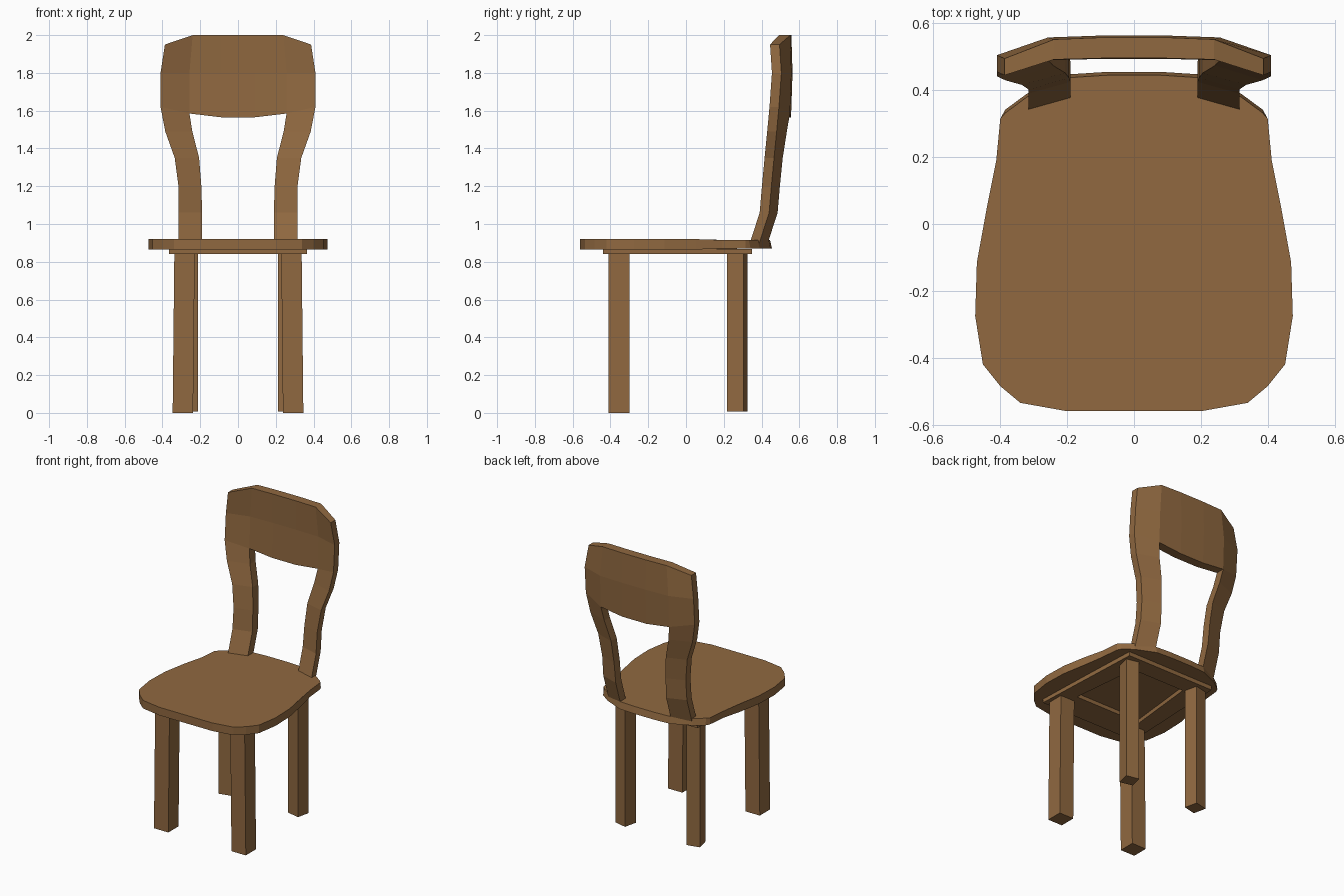
import bpy, bmesh
from math import radians
from mathutils import Matrix, Vector

if "Cube" in bpy.data.objects:
    bpy.data.objects.remove(bpy.data.objects["Cube"])

wood = bpy.data.materials.new("brown wood")
wood.diffuse_color = (0.28, 0.14, 0.051, 1)
wood.use_nodes = True
wood.node_tree.nodes["Principled BSDF"].inputs["Base Color"].default_value = wood.diffuse_color


def make(name, bm):
    bmesh.ops.recalc_face_normals(bm, faces=bm.faces[:])
    mesh = bpy.data.meshes.new(name)
    bm.to_mesh(mesh)
    bm.free()
    mesh.materials.append(wood)
    obj = bpy.data.objects.new(name, mesh)
    bpy.context.collection.objects.link(obj)
    return obj


def prism(name, bottom, top):
    """Solid between two matching loops of 3D points."""
    bm = bmesh.new()
    a = [bm.verts.new(p) for p in bottom]
    b = [bm.verts.new(p) for p in top]
    bm.faces.new(a[::-1])
    bm.faces.new(b)
    for i in range(len(a)):
        j = (i + 1) % len(a)
        bm.faces.new((a[i], a[j], b[j], b[i]))
    return make(name, bm)


# Seat: half outline mirrored, slightly thinner toward the back
half = [(.20, -.56), (.34, -.535), (.40, -.485), (.452, -.42), (.475, -.275),
        (.47, -.115), (.44, .05), (.412, .19), (.40, .315), (.385, .342),
        (.32, .39), (.19, .448), (.08, .455)]
outline = half + [(-x, y) for x, y in reversed(half)]
prism("seat",
      [(x, y, .865 + .005 * (y > .1)) for x, y in outline],
      [(x, y - .01 * (y > .33), .92 - .005 * (y > .1)) for x, y in outline])

# Apron: thin frame under the seat with an open middle
outer = [(-.365, -.44), (.365, -.44), (.33, .35), (-.33, .35)]
inner = [(-.25, -.25), (.25, -.25), (.20, .23), (-.20, .23)]
bm = bmesh.new()
rings = [[bm.verts.new((x, y, z)) for x, y in loop]
         for loop, z in ((outer, .84), (outer, .868), (inner, .868), (inner, .84))]
for k in range(4):
    r, s = rings[k], rings[(k + 1) % 4]
    for i in range(4):
        j = (i + 1) % 4
        bm.faces.new((r[i], r[j], s[j], s[i]))
make("apron", bm)


# Legs: box legs, the back pair turned outward a little
def leg(name, side, x, y, sx, sy, turn, z0, splay):
    rot = Matrix.Rotation(radians(turn), 3, 'Z')
    corners = [rot @ Vector((u * sx / 2, v * sy / 2, 0))
               for u, v in ((-1, -1), (1, -1), (1, 1), (-1, 1))]
    prism(name,
          [(side * (x + splay + c.x), y + c.y, z0) for c in corners],
          [(side * (x + c.x), y + c.y, .85) for c in corners])


for side, label in ((1, "right"), (-1, "left")):
    leg("front_leg_" + label, side, .283, -.355, .108, .11, 0, 0, .009)
    leg("back_leg_" + label, side, .265, .272, .09, .09, -13, .008, 0)

# Backrest: rows of (outer z, inner z, outer x, inner x, outer y, inner y)
rows = [(.89, .89, .315, .190, .335, .37),
        (1.06, 1.06, .315, .190, .390, .425),
        (1.20, 1.20, .315, .194, .402, .437),
        (1.35, 1.35, .335, .206, .416, .452),
        (1.49, 1.49, .385, .242, .430, .474),
        (1.62, 1.585, .410, .257, .442, .490),
        (1.80, 1.80, .410, .257, .455, .498),
        (1.95, 2.00, .387, .240, .445, .492)]
PANEL = 5  # first row of the solid head panel
bm = bmesh.new()
front, back = [], []
for i, (zo, zi, xo, xi, yo, yi) in enumerate(rows):
    zm = 1.565 if i == PANEL else zi
    pts = [(xo, yo, zo, .05), (xi, yi, zi, .06)]
    if i >= PANEL:
        pts.append((.09, yi + .004, zm, .062))
    pts = [(-x, y, z, t) for x, y, z, t in pts] + [p for p in reversed(pts)]
    front.append([bm.verts.new((x, y, z)) for x, y, z, t in pts])
    back.append([bm.verts.new((x, y + t, z)) for x, y, z, t in pts])


def cells():
    for i in range(len(rows) - 1):
        if i >= PANEL:
            for c in range(5):
                yield (i, c), (i, c + 1), (i + 1, c + 1), (i + 1, c)
        else:
            for c in (0, 2):
                d = c + 2 if (c and i + 1 == PANEL) else c
                yield (i, c), (i, c + 1), (i + 1, d + 1), (i + 1, d)


quads = list(cells())
edges = {(q[k], q[(k + 1) % 4]) for q in quads for k in range(4)}
for q in quads:
    bm.faces.new([front[i][c] for i, c in q])
    bm.faces.new([back[i][c] for i, c in reversed(q)])
# Rim faces close every open border edge
for (i, c), (j, d) in edges:
    if ((j, d), (i, c)) not in edges:
        bm.faces.new((front[i][c], front[j][d], back[j][d], back[i][c]))
make("backrest", bm)
